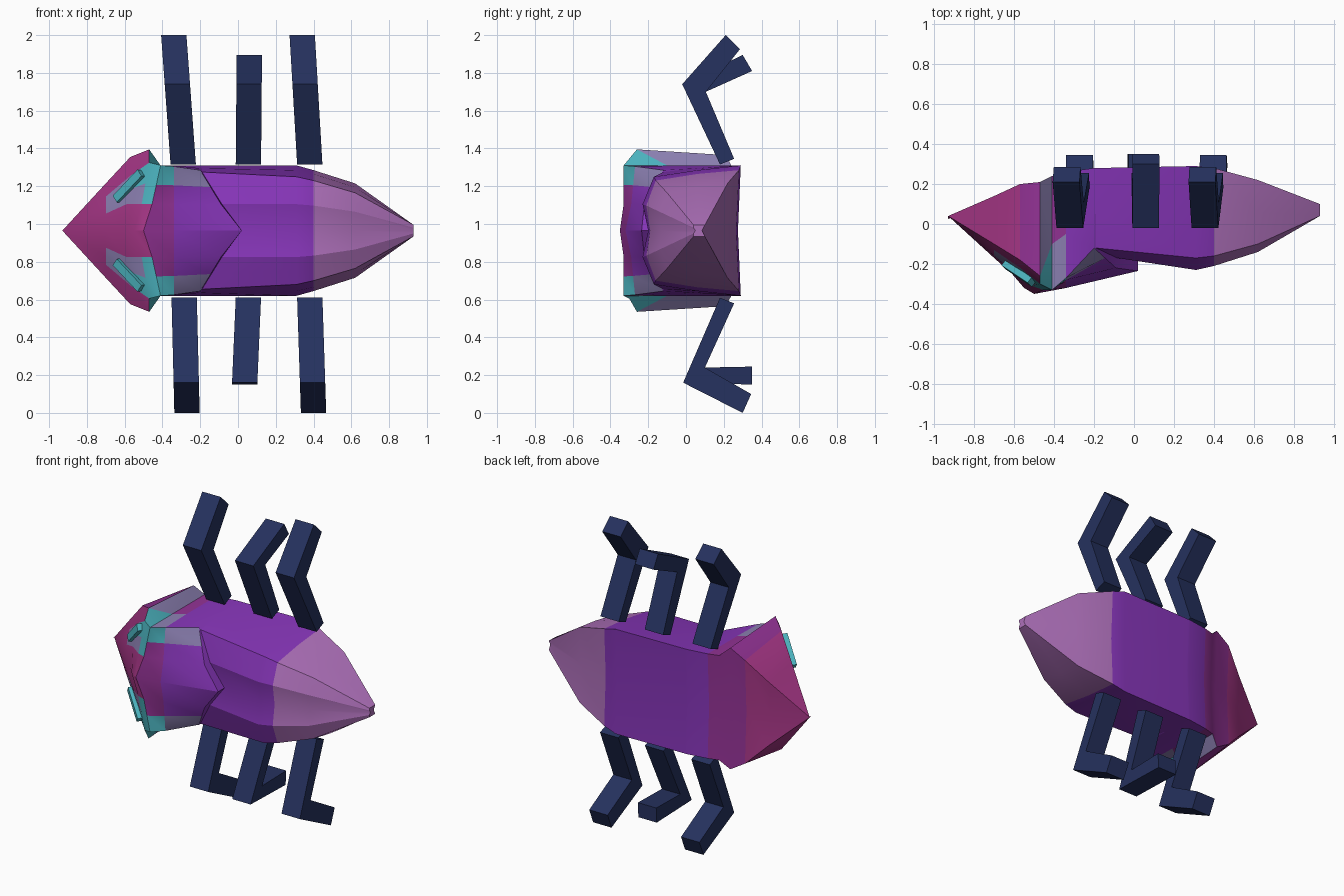
import bpy
import bmesh
from mathutils import Matrix, Vector

default_cube = bpy.data.objects.get("Cube")
if default_cube:
    bpy.data.objects.remove(default_cube, do_unlink=True)

MID_Z = 0.965


def srgb(red, green, blue):
    return tuple((c / 255 / 12.92) if c < 11 else ((c / 255 + 0.055) / 1.055) ** 2.4
                 for c in (red, green, blue)) + (1.0,)


def make_material(name, colour):
    mat = bpy.data.materials.new(name)
    mat.use_nodes = True
    mat.diffuse_color = colour
    shader = mat.node_tree.nodes["Principled BSDF"]
    shader.inputs["Base Color"].default_value = colour
    shader.inputs["Roughness"].default_value = 0.8
    return mat


MATERIALS = {
    "magenta": make_material("magenta", srgb(166, 54, 134)),
    "plum": make_material("plum", srgb(146, 50, 148)),
    "purple": make_material("purple", srgb(134, 53, 184)),
    "lavender": make_material("lavender", srgb(174, 112, 186)),
    "teal": make_material("teal", srgb(76, 180, 192)),
    "grey_violet": make_material("grey violet", srgb(140, 128, 178)),
    "navy": make_material("navy", srgb(37, 49, 94)),
}


def finish(bm, name, material_names, smooth=False):
    bmesh.ops.recalc_face_normals(bm, faces=bm.faces)
    mesh = bpy.data.meshes.new(name)
    bm.to_mesh(mesh)
    bm.free()
    obj = bpy.data.objects.new(name, mesh)
    bpy.context.collection.objects.link(obj)
    for material_name in material_names:
        mesh.materials.append(MATERIALS[material_name])
    if smooth:
        bpy.ops.object.select_all(action="DESELECT")
        obj.select_set(True)
        bpy.context.view_layer.objects.active = obj
        bpy.ops.object.shade_smooth_by_angle(angle=0.4)
    return obj


# Body sections from nose to tail:
# x, skew of the ridge, belly y/width, side y/width, shoulder y/width, mid y, ridge y
SECTIONS = [
    (-.93, 0, .04, 0, .04, 0, .04, 0, .04, .04),
    (-.7, 0, .14, .21, -.1, .25, -.13, .18, -.16, -.17),
    (-.57, -.04, .2, .34, -.18, .39, -.22, .29, -.25, -.25),
    (-.47, -.08, .21, .4, -.26, .43, -.3, .36, -.31, -.32),
    (-.41, -.09, .24, .345, -.1, .345, -.33, .345, -.33, -.35),
    (-.34, 0, .26, .345, -.05, .345, -.27, .34, -.29, -.32),
    (-.2, .22, .28, .345, .05, .33, -.12, .32, -.22, -.235),
    (-.19, .21, .28, .345, .05, .33, -.12, .31, -.17, -.17),
    (.31, 0, .29, .345, .06, .32, -.17, .285, -.23, -.2),
    (.4, 0, .28, .32, .06, .3, -.16, .265, -.21, -.19),
    (.62, 0, .22, .25, .06, .23, -.1, .2, -.14, -.13),
    (.93, 0, .1, .03, .07, .03, .04, .03, .04, .05),
]


def section_points(x, skew, by, bw, sy, sw, hy, hw, my, cy):
    mid_w = min(0.14, hw * 0.5)
    brow = ((hy + my) / 2, (hw + mid_w) / 2)
    half = [(0, by - 0.015, 0), (0, by, bw), (0, sy, sw), (0, hy, hw),
            (skew / 4, *brow), (skew / 2, my, mid_w), (skew, cy, 0)]
    mirrored = [(dx, y, -w) for dx, y, w in reversed(half[1:-1])]
    return [Vector((x + dx, y, MID_Z + w)) for dx, y, w in half + mirrored]


# Colour of each band along the body, then patches by (band, strip)
BANDS = (["magenta"] * 3 + ["plum"] * 2 + ["purple"] * 4 + ["lavender"] * 2)
PATCHES = {
    (1, 3): "grey_violet", (1, 4): "grey_violet",
    (2, 0): "plum", (2, 1): "plum",
    (2, 3): "teal", (2, 4): "grey_violet",
    (3, 1): "grey_violet", (3, 2): "teal", (3, 3): "teal",
    (3, 4): "teal", (3, 5): "magenta",
    (4, 2): "grey_violet", (4, 3): "teal", (5, 3): "grey_violet",
}

# Body: one loft through all the sections
names = list(MATERIALS)
bm = bmesh.new()
rings = [[bm.verts.new(p) for p in section_points(*s)] for s in SECTIONS]
count = len(rings[0])
for band, (ring, following) in enumerate(zip(rings, rings[1:])):
    for j in range(count):
        k = (j + 1) % count
        face = bm.faces.new((ring[j], ring[k], following[k], following[j]))
        strip = min(j, count - 1 - j)
        face.material_index = names.index(PATCHES.get((band, strip), BANDS[band]))
cap = bm.faces.new(rings[-1])
cap.material_index = names.index("lavender")
bmesh.ops.remove_doubles(bm, verts=bm.verts, dist=0.0005)
finish(bm, "body", names, smooth=True)


# Eyes: slanted slits lying on the cheeks
def make_eye(name, side):
    along = Vector((0.15, -0.1, 0.16 * side)).normalized()
    out = Vector((-0.5, -0.85, 0.2 * side))
    out = (out - along * out.dot(along)).normalized()
    across = out.cross(along)
    turn = Matrix((along, across, out)).transposed().to_4x4()
    place = Matrix.Translation((-0.575, -0.245, MID_Z + 0.235 * side))
    size = Matrix.Diagonal((0.21, 0.045, 0.04, 1))
    eye = bmesh.new()
    bmesh.ops.create_cube(eye, size=1, matrix=place @ turn @ size)
    finish(eye, name, ["teal"])


make_eye("left_eye", 1)
make_eye("right_eye", -1)


# Legs: a bent side outline given thickness, leaning slightly along the body
def make_leg(name, outline, base_x, tip_x):
    zs = [z for y, z in outline]
    base_z = outline[0][1]
    tip_z = max(zs, key=lambda z: abs(z - base_z))
    leg = bmesh.new()
    sides = []
    for offset in (-0.067, 0.067):
        sides.append([leg.verts.new((
            base_x + (tip_x - base_x) * (z - base_z) / (tip_z - base_z) + offset, y, z))
            for y, z in outline])
    # each side is two quads meeting at the knee
    for s in sides:
        leg.faces.new((s[0], s[1], s[2], s[5]))
        leg.faces.new((s[5], s[2], s[3], s[4]))
    for j in range(6):
        k = (j + 1) % 6
        leg.faces.new((sides[0][j], sides[0][k], sides[1][k], sides[1][j]))
    finish(leg, name, ["navy"])


UPPER = [(.18, 1.315), (.255, 1.345), (.105, 1.7)]
LOWER = [(.18, .61), (.255, .58), (.1, .24)]
upper_outer = UPPER + [(.285, 1.925), (.21, 2), (-.02, 1.74)]
upper_middle = UPPER + [(.35, 1.81), (.3, 1.895), (-.02, 1.74)]
lower_outer = LOWER + [(.345, .1), (.3, 0), (-.015, .16)]
lower_middle = LOWER + [(.35, .245), (.35, .15), (-.015, .16)]

make_leg("left_front_leg", upper_outer, -.29, -.34)
make_leg("left_middle_leg", upper_middle, .055, .06)
make_leg("left_rear_leg", upper_outer, .38, .34)
make_leg("right_front_leg", lower_outer, -.285, -.27)
make_leg("right_middle_leg", lower_middle, .055, .035)
make_leg("right_rear_leg", lower_outer, .38, .4)
